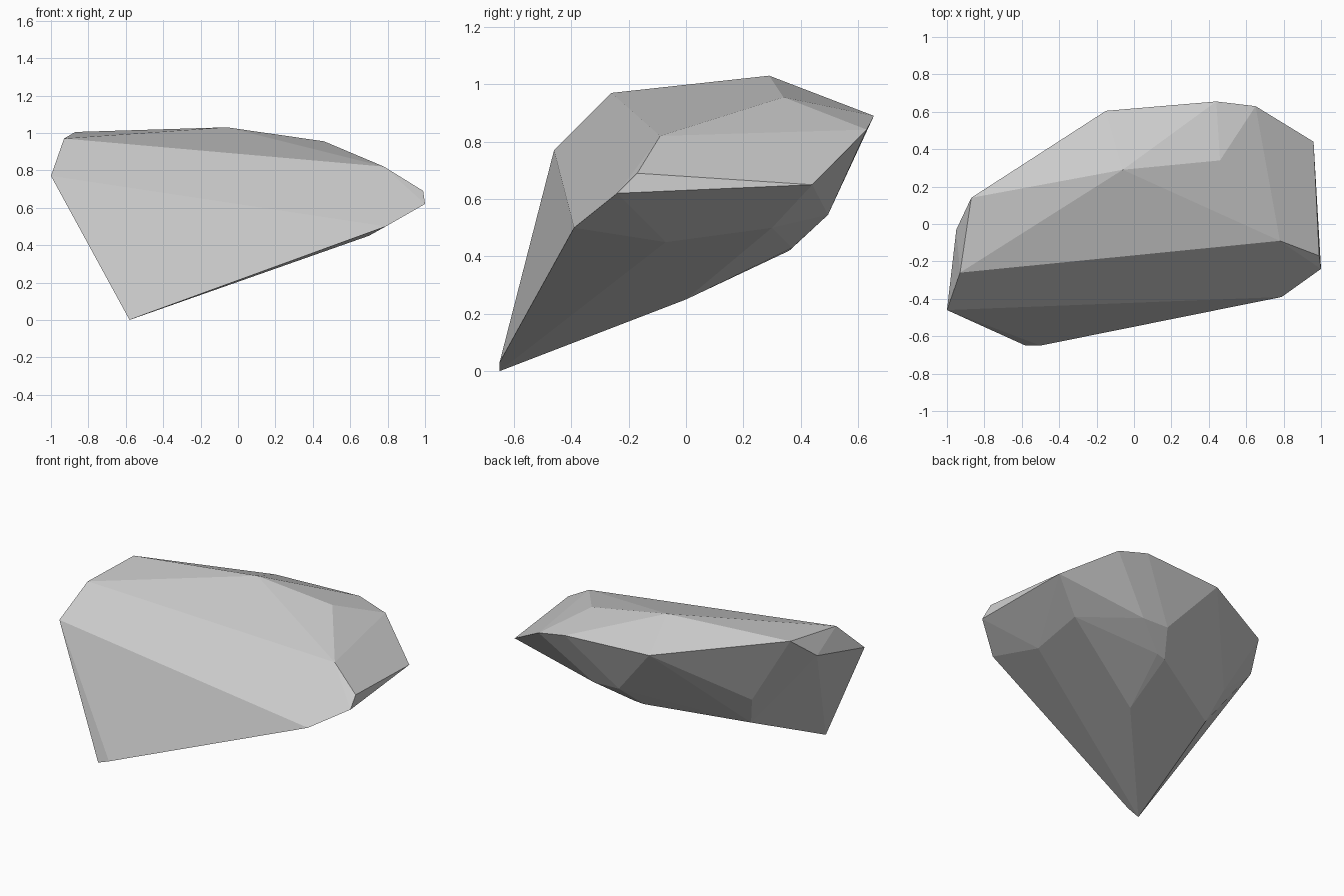
import bpy, bmesh

# Corner points of the chipped stone, grouped by region
crown = [(-0.93, -0.26, 0.97), (-0.87, 0.14, 1.005), (-0.06, 0.29, 1.03),
         (0.46, 0.34, 0.955), (0.78, -0.09, 0.82)]
girdle = [(-1.0, -0.46, 0.77), (-0.95, -0.03, 0.865), (-0.15, 0.605, 0.895),
          (0.44, 0.655, 0.89), (0.65, 0.63, 0.842), (0.96, 0.44, 0.65),
          (0.99, -0.17, 0.69), (1.0, -0.24, 0.62), (0.79, -0.39, 0.5)]
underside = [(0.70, -0.07, 0.45), (0.72, 0.30, 0.50), (0.34, 0.495, 0.545),
             (0.15, 0.495, 0.55), (0.125, 0.37, 0.43), (0.06, 0.36, 0.42),
             (0.03, 0.0, 0.25), (-0.52, 0.055, 0.335), (-0.59, 0.145, 0.54)]
tip = [(-0.58, -0.65, 0.0), (-0.50, -0.65, 0.03)]

# Wrap the corners in a convex hull of flat facets
bm = bmesh.new()
for p in crown + girdle + underside + tip:
    bm.verts.new(p)
hull = bmesh.ops.convex_hull(bm, input=bm.verts[:])
loose = [v for v in bm.verts if not v.link_faces]
bmesh.ops.delete(bm, geom=loose, context='VERTS')

# Merge nearly coplanar triangles into clean facets
bmesh.ops.dissolve_limit(bm, angle_limit=0.03, verts=bm.verts[:], edges=bm.edges[:])
bmesh.ops.recalc_face_normals(bm, faces=bm.faces[:])

mesh = bpy.data.meshes.new("faceted_rock")
bm.to_mesh(mesh)
bm.free()
rock = bpy.data.objects.new("faceted_rock", mesh)
bpy.context.collection.objects.link(rock)
